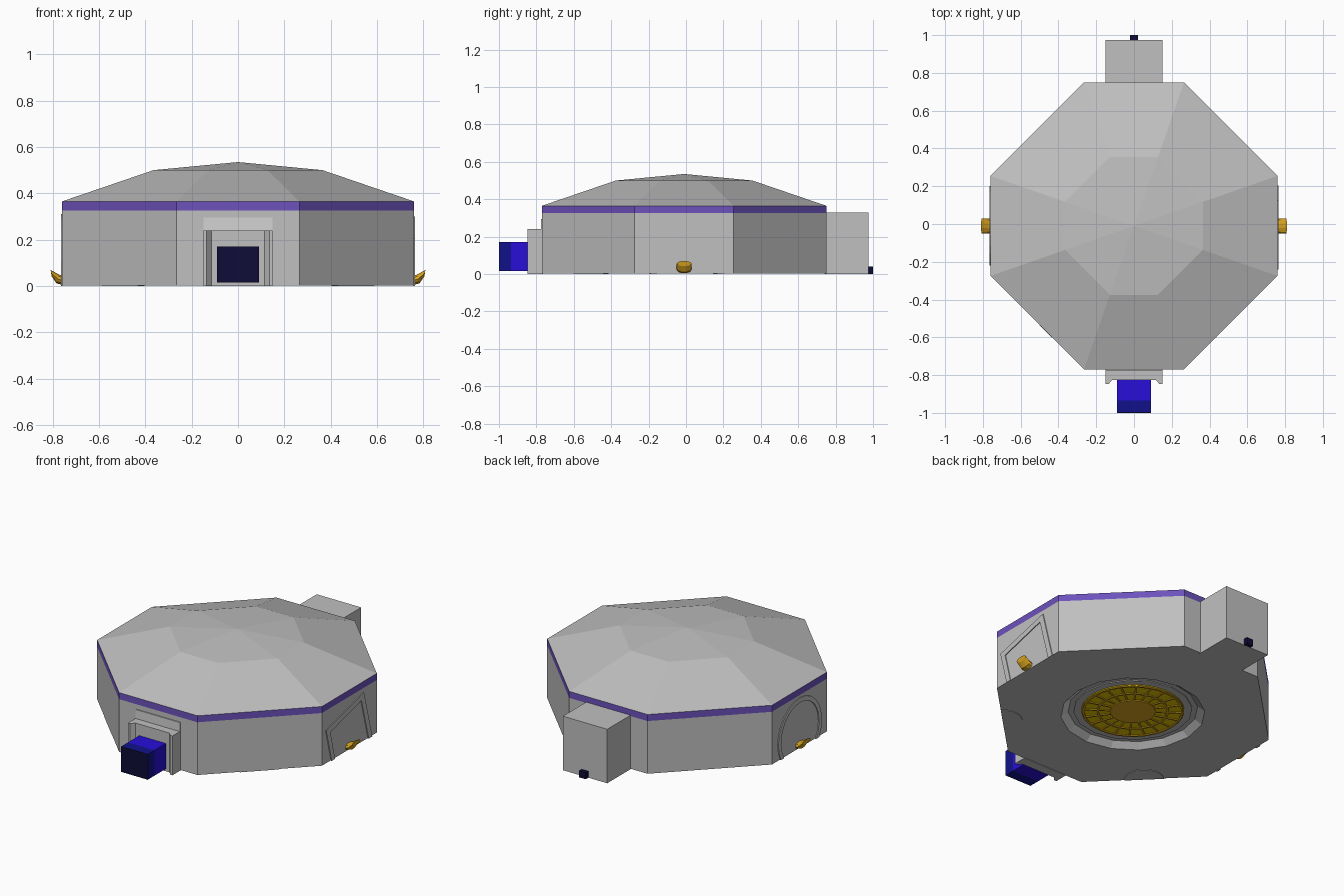
import bpy, bmesh, math
from math import sin, cos, pi, radians, asin

if "Cube" in bpy.data.objects:
    bpy.data.objects.remove(bpy.data.objects["Cube"])

CY = -0.01  # centre of the hall along y


def material(name, r, g, b):
    lin = lambda c: ((c / 255 + 0.055) / 1.055) ** 2.4 if c > 10 else c / 255 / 12.92
    m = bpy.data.materials.new(name)
    m.diffuse_color = (lin(r), lin(g), lin(b), 1)
    m.use_nodes = True
    m.node_tree.nodes["Principled BSDF"].inputs["Base Color"].default_value = m.diffuse_color
    return m


GREY = material("stone grey", 192, 192, 192)
LIGHT = material("light grey", 211, 211, 211)
PURPLE = material("purple trim", 108, 82, 188)
GOLD = material("gold", 218, 165, 32)
YELLOW = material("yellow gold", 255, 215, 0)
BLUE = material("bright blue", 39, 14, 215)
NAVY = material("navy", 17, 17, 138)
DARK = material("dark navy", 14, 12, 55)


def build(name, verts, faces, mats, index=None):
    me = bpy.data.meshes.new(name)
    me.from_pydata(verts, [], faces)
    for m in mats:
        me.materials.append(m)
    if index:
        me.polygons.foreach_set("material_index", index)
    bm = bmesh.new()
    bm.from_mesh(me)
    bmesh.ops.recalc_face_normals(bm, faces=bm.faces)
    bm.to_mesh(me)
    bm.free()
    ob = bpy.data.objects.new(name, me)
    bpy.context.collection.objects.link(ob)
    return ob


def loft(name, rings, mats, index=None):
    """Closed rings of equal length joined by quads, both ends capped."""
    n = len(rings[0])
    faces, idx = [], []
    for k in range(len(rings) - 1):
        for i in range(n):
            j = (i + 1) % n
            faces.append((k * n + i, k * n + j, (k + 1) * n + j, (k + 1) * n + i))
            idx.append(index[k + 1] if index else 0)
    faces += [tuple(range(n)), tuple(range((len(rings) - 1) * n, len(rings) * n))]
    idx += [index[0], index[-1]] if index else [0, 0]
    return build(name, [p for r in rings for p in r], faces, mats, idx)


def prism(name, pts, z0, z1, mat):
    return loft(name, [[(x, y, z) for x, y in pts] for z in (z0, z1)], [mat])


def box(name, x, y0, y1, z0, z1, mat):
    return prism(name, [(-x, y0), (x, y0), (x, y1), (-x, y1)], z0, z1, mat)


def circle(r, n=16, z=None):
    pts = [(r * cos(2 * pi * i / n), CY + r * sin(2 * pi * i / n)) for i in range(n)]
    return pts if z is None else [(x, y, z) for x, y in pts]


def octagon(scale, z):
    """Octagon with a midpoint on every side, so it matches a 16-sided circle."""
    a, b = 0.76 * scale, 0.265 * scale
    c = [(a, -b), (a, b), (b, a), (-b, a), (-a, b), (-a, -b), (-b, -a), (b, -a)]
    out = []
    for i in range(8):
        p, q = c[i], c[(i + 1) % 8]
        out += [((p[0] + q[0]) / 2, CY + (p[1] + q[1]) / 2, z), (q[0], CY + q[1], z)]
    return out


# Hall: recessed underside, walls, purple band
loft("hall", [circle(0.36, z=0.033), circle(0.40, z=0.003), octagon(1, 0.003),
              octagon(1, 0.325), octagon(1, 0.365), octagon(0.48, 0.50)],
     [GREY, PURPLE, LIGHT], [0, 2, 0, 0, 1, 0, 0])

# Shallow peaked cap of the roof
rim = octagon(0.48, 0.50)
build("roof_cap", rim + [(0, CY, 0.535)], [(i, (i + 1) % 16, 16) for i in range(16)], [GREY])

# Back annex with its small door block
box("back_annex", 0.15, 0.74, 0.975, 0, 0.33, GREY)
box("back_door", 0.022, 0.97, 1.0, 0, 0.04, DARK)

# Front portal with slanted jambs, lintel and blue entrance box
half = [(0.15, -0.765), (0.15, -0.848), (0.135, -0.848), (0.115, -0.825)]
prism("front_portal", half + [(-x, y) for x, y in reversed(half)], 0, 0.24, GREY)
box("portal_lintel", 0.15, -0.776, -0.765, 0.24, 0.295, LIGHT)
box("entrance_rear", 0.09, -0.935, -0.82, 0.015, 0.17, BLUE)
box("entrance_front", 0.09, -0.996, -0.935, 0.015, 0.17, NAVY)
box("entrance_face", 0.09, -1.0, -0.996, 0.015, 0.17, DARK)


def wall_frame(name, outer, inner, side):
    """Thin trim on a side wall; outer and inner are (y, z) lines ending on the ground."""
    rings = []
    for o, i in zip(outer, inner):
        rings.append([(side * x, y, z) for x, (y, z) in
                      ((0.757, o), (0.765, o), (0.765, i), (0.757, i))])
    return loft(name, rings, [GREY])


# Tilted square frames on the right wall
wall_frame("square_frame", [(-0.187, 0), (-0.24, 0.205), (0.125, 0.30), (0.205, 0)],
           [(-0.155, 0), (-0.2, 0.18), (0.1, 0.26), (0.17, 0)], 1)


# Round arch frame on the left wall
def arc(r, zc=0.1, n=16):
    a0 = asin(-zc / r)
    return [(CY + r * cos(a), zc + r * sin(a)) for a in
            (a0 + (pi - 2 * a0) * i / n for i in range(n + 1))]


wall_frame("arch_frame", arc(0.21), arc(0.183), -1)

# Upturned gold spouts on both sides
for side, label in ((1, "right"), (-1, "left")):
    rings = [[(side * (x - 0.006 * sin(a) * k), CY + 0.04 * cos(a), z + h * sin(a))
              for a in (2 * pi * i / 10 for i in range(10))]
             for x, z, h, k in ((0.75, 0.022, 0.02, 0), (0.778, 0.03, 0.02, 1),
                                (0.807, 0.056, 0.014, -0.4))]
    loft(label + "_spout", rings, [GOLD])

# Half-round pads under the two front corners
for s in (1, -1):
    a0 = radians(45 if s > 0 else 0)
    a0 = pi / 4 if s > 0 else -pi / 4
    pts = [(s * 0.5125 + 0.11 * cos(a0 + pi * i / 10), CY - 0.5125 + 0.11 * sin(a0 + pi * i / 10))
           for i in range(11)]
    prism(("right" if s > 0 else "left") + "_pad", pts, 0, 0.004, GREY)

# Round gold medallion in the recessed underside
prism("medallion_step", circle(0.33), 0.028, 0.034, GREY)
prism("medallion_disc", circle(0.285, 32), 0.023, 0.03, YELLOW)
prism("medallion_centre", circle(0.125, 32), 0.017, 0.025, GOLD)
for r in (0.20, 0.28):
    loft("medallion_ring", [circle(r - 0.012, 32, 0.024), circle(r - 0.012, 32, 0.018),
                            circle(r, 32, 0.018), circle(r, 32, 0.024)], [GOLD]).data
for k in range(20):
    a = 2 * pi * k / 20
    pts = [(r * cos(a) - w * sin(a), CY + r * sin(a) + w * cos(a))
           for r, w in ((0.13, -0.005), (0.28, -0.005), (0.28, 0.005), (0.13, 0.005))]
    prism("medallion_spoke", pts, 0.018, 0.024, GOLD)
